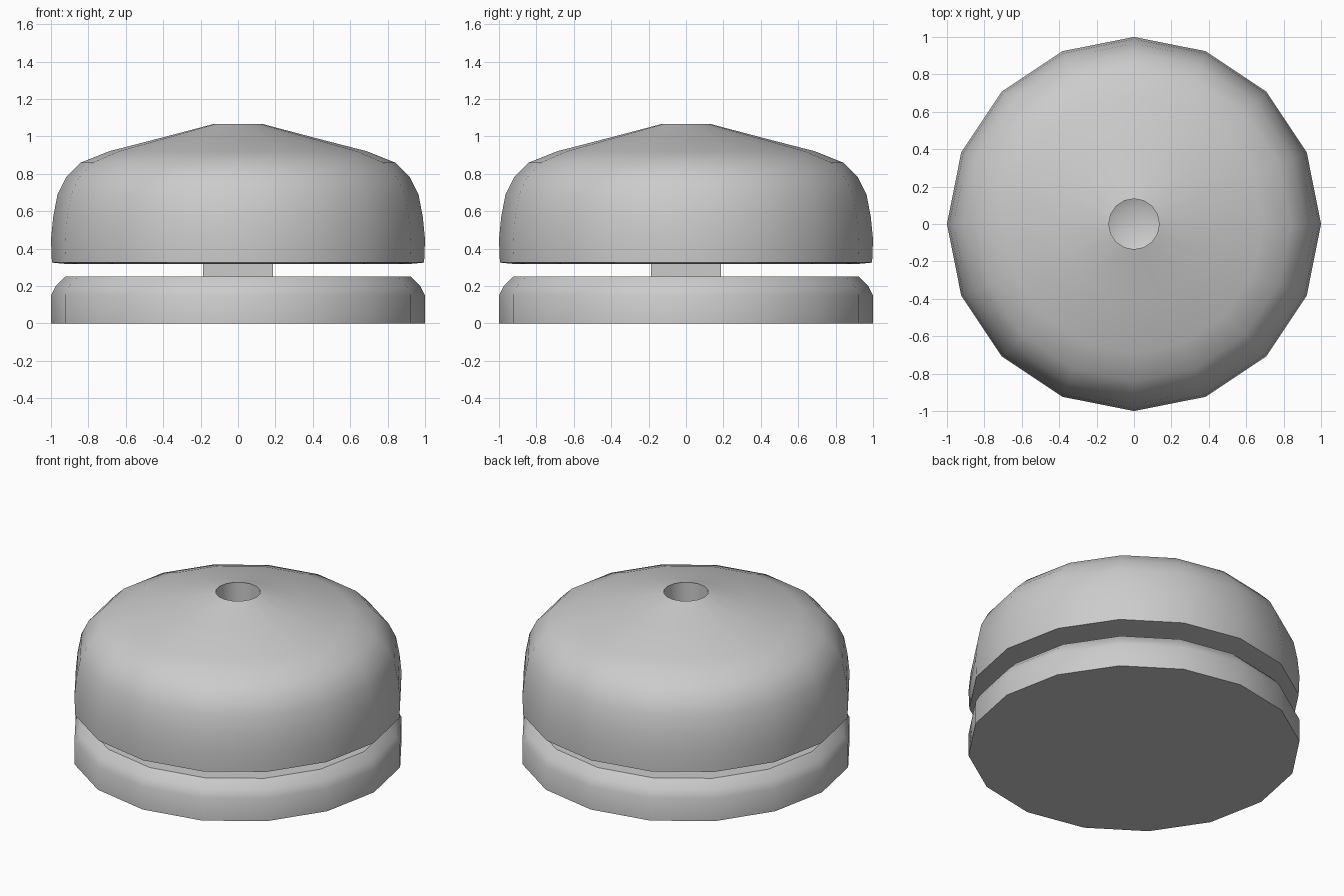
import bpy, bmesh, math

if "Cube" in bpy.data.objects:
    bpy.data.objects.remove(bpy.data.objects["Cube"], do_unlink=True)

grey = bpy.data.materials.new("plain grey")
grey.use_nodes = True
colour = (0.6, 0.6, 0.6, 1)
grey.diffuse_color = colour
grey.node_tree.nodes["Principled BSDF"].inputs["Base Color"].default_value = colour


def lathe(name, profile, sides=16, turn=0.0, angle=40):
    """Turn a (radius, height) profile, capping both open ends."""
    bm = bmesh.new()
    rings = []
    for r, z in profile:
        rings.append([bm.verts.new((r * math.cos(turn + math.tau * i / sides),
                                    r * math.sin(turn + math.tau * i / sides), z))
                      for i in range(sides)])
    for a, b in zip(rings, rings[1:]):
        for i in range(sides):
            j = (i + 1) % sides
            bm.faces.new((a[i], a[j], b[j], b[i]))
    bm.faces.new(rings[0])
    bm.faces.new(rings[-1])
    bmesh.ops.recalc_face_normals(bm, faces=bm.faces)
    mesh = bpy.data.meshes.new(name)
    bm.to_mesh(mesh)
    bm.free()
    mesh.materials.append(grey)
    obj = bpy.data.objects.new(name, mesh)
    bpy.context.collection.objects.link(obj)
    bpy.ops.object.select_all(action='DESELECT')
    obj.select_set(True)
    bpy.context.view_layer.objects.active = obj
    bpy.ops.object.shade_smooth_by_angle(angle=math.radians(angle))
    return obj


# Lower disc with a rounded upper edge
lathe("base", [(1, 0), (1, 0.15), (0.975, 0.2), (0.925, 0.25)])

# Short square post between the two halves
lathe("post", [(0.265, 0.24), (0.265, 0.33)], sides=4, turn=math.pi / 4)

# Domed cap, with the blind hole in its top
lathe("cap", [(0.92, 0.318), (0.995, 0.325), (1, 0.45), (0.988, 0.57),
              (0.965, 0.69), (0.92, 0.78), (0.84, 0.86), (0.69, 0.92),
              (0.4, 0.995), (0.135, 1.065), (0.135, 0.8), (0.09, 0.78)], angle=50)
